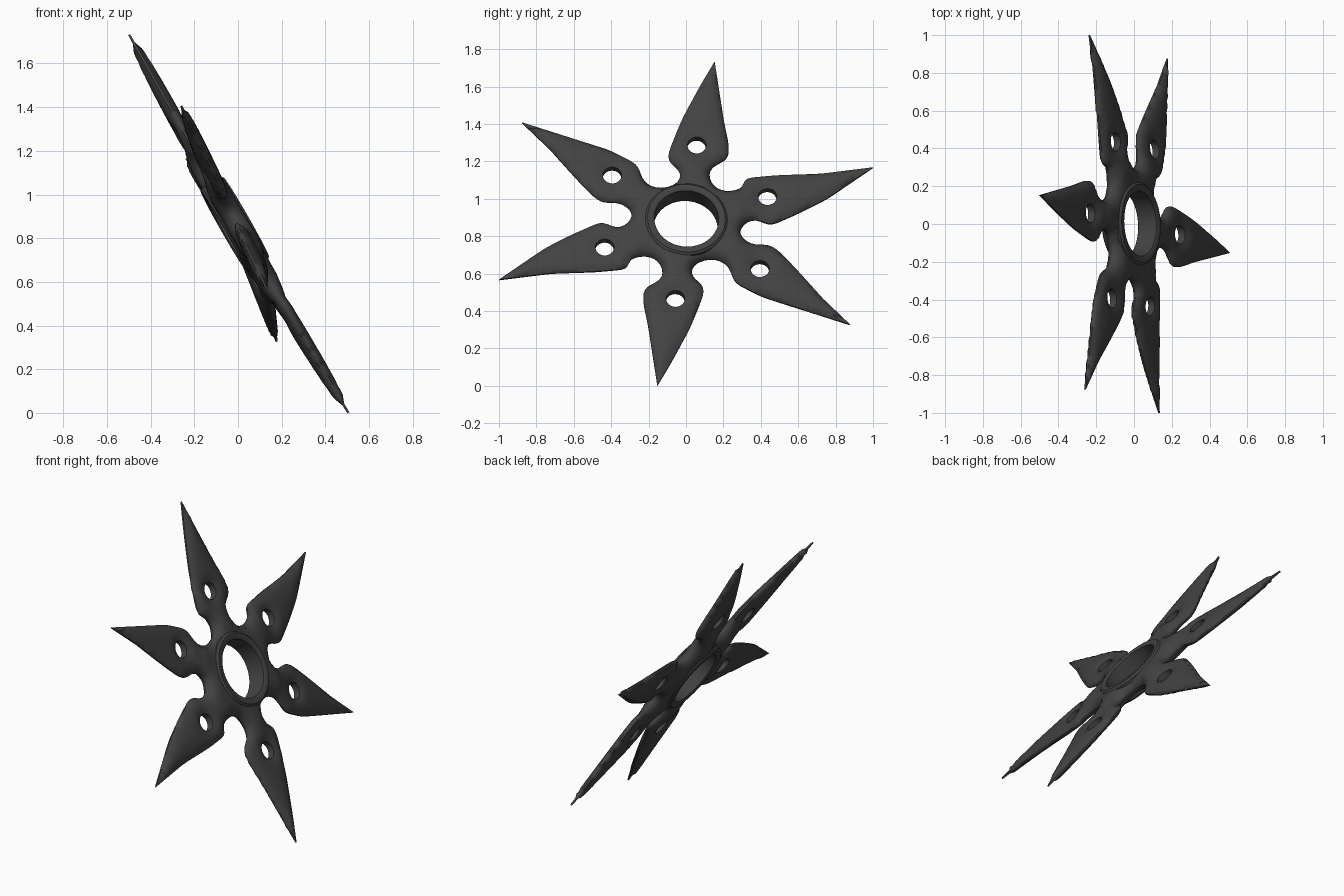
import bpy, bmesh, math
from mathutils import Vector, Matrix
from mathutils.geometry import delaunay_2d_cdt, intersect_point_line

if "Cube" in bpy.data.objects:
    bpy.data.objects.remove(bpy.data.objects["Cube"])

# Tilted star plane
NORMAL = Vector((1, 0.05, 0.572)).normalized()
CENTRE = Vector((-0.015, 0, 0.866))

steel = bpy.data.materials.new("dark steel")
steel.diffuse_color = (0.055, 0.055, 0.055, 1)
steel.use_nodes = True
steel.node_tree.nodes["Principled BSDF"].inputs["Base Color"].default_value = steel.diffuse_color

# Half outline seen from the right (y, z from centre); other half is turned 180 degrees
HALF = [(.28, -.06), (.29, -.015), (.35, .03), (.40, .02), (.44, -.015), (.61, .06), (.75, .13),
        (1, .3), (.72, .265), (.48, .257), (.30, .24), (.315, .19), (.27, .177), (.21, .168),
        (.15, .19), (.12, .235), (.12, .29), (.17, .322), (.23, .345), (.23, .42), (.205, .53),
        (.153, .866), (.075, .735), (-.02, .56), (-.07, .44), (-.105, .345), (-.085, .32),
        (-.03, .29), (-.027, .235), (-.07, .198), (-.14, .185), (-.20, .20), (-.24, .235),
        (-.25, .31), (-.405, .39), (-.877, .54), (-.73, .40), (-.595, .25), (-.50, .15),
        (-.44, .105), (-.39, .12), (-.33, .105)]
HOLES = [(.435, .135), (.057, .41), (-.395, .25)]
# Tip position and how far each tip bends along x
TIPS = [((1, .3), 0), ((.15, .866), .022), ((-.877, .54), .018),
        ((-1, -.3), -.065), ((-.15, -.866), .02), ((.877, -.54), -.065)]
HOLES = [Vector(h) for h in HOLES] + [-Vector(h) for h in HOLES]


def make_outline():
    corners = [Vector(p) for p in HALF] + [-Vector(p) for p in HALF]
    pts = []
    for a, b in zip(corners, corners[1:] + corners[:1]):
        n = max(1, round((b - a).length / 0.022))
        pts += [(a.lerp(b, i / n), i == 0 and a.length > 0.8) for i in range(n)]
    for _ in range(4):
        k = len(pts)
        pts = [(p if tip else p * 0.5 + (pts[i - 1][0] + pts[(i + 1) % k][0]) * 0.25, tip)
               for i, (p, tip) in enumerate(pts)]
    return [p for p, _ in pts]


def circle(c, r, n):
    return [Vector((c[0] + r * math.cos(2 * math.pi * i / n),
                    c[1] + 0.88 * r * math.sin(2 * math.pi * i / n))) for i in range(n)]


def elliptic(p, c):
    return math.hypot(p[0] - c[0], (p[1] - c[1]) / 0.88)


outline = make_outline()
segments = list(zip(outline, outline[1:] + outline[:1]))


def edge_distance(p):
    best = 9
    for a, b in segments:
        q, t = intersect_point_line(p, a, b)
        q = a.lerp(b, min(1, max(0, t)))
        best = min(best, (p - q.to_2d()).length)
    return best


HOLE_R, HUB_R = 0.05, 0.19


def half_thickness(p):
    d = edge_distance(p)
    r = elliptic(p, (0, 0))
    k = min(1, max(0, (r - 0.3) / 0.12))
    top, width = 0.046 - 0.012 * k, 0.08 + 0.04 * k
    f = min(1, d / width)
    h = 0.005 + top * math.sqrt(1 - (1 - f) ** 2) * (1 - k * 0.15)
    e = min(elliptic(p, c) for c in HOLES) - HOLE_R
    return h * min(1, 0.6 + 0.4 * max(0, e) / 0.04)


def place(p, h):
    y, z = p
    tip, bend = max(TIPS, key=lambda t: Vector(t[0]).normalized().dot(p))
    x = -0.05 * y - 0.572 * z + bend * max(0, (p.length - 0.3) / 0.65)
    return CENTRE + Vector((x, y, z)) + NORMAL * h


def finish(bm, name, angle):
    bmesh.ops.recalc_face_normals(bm, faces=bm.faces)
    mesh = bpy.data.meshes.new(name)
    bm.to_mesh(mesh)
    bm.free()
    mesh.materials.append(steel)
    obj = bpy.data.objects.new(name, mesh)
    bpy.context.collection.objects.link(obj)
    bpy.ops.object.select_all(action='DESELECT')
    obj.select_set(True)
    bpy.context.view_layer.objects.active = obj
    bpy.ops.object.shade_smooth_by_angle(angle=math.radians(angle))
    return obj


# Six-bladed body: triangulated outline, thickened towards the middle
points = list(outline)
edges = [(i, (i + 1) % len(outline)) for i in range(len(outline))]
for c, r, n in [(h, HOLE_R, 24) for h in HOLES] + [((0, 0), HUB_R, 48)]:
    s = len(points)
    points += circle(c, r, n)
    edges += [(s + i, s + (i + 1) % n) for i in range(n)]
STEP = 0.024
for i in range(-42, 43):
    for j in range(-42, 43):
        p = Vector(((i + 0.5 * (j % 2)) * STEP, j * STEP * 0.87))
        if elliptic(p, (0, 0)) < HUB_R + 0.012 or min(elliptic(p, c) for c in HOLES) < HOLE_R + 0.01:
            continue
        if edge_distance(p) > 0.01:
            points.append(p)
verts, _, tris, *_ = delaunay_2d_cdt(points, edges, [], 1, 1e-5)


def is_solid(t):
    m = (verts[t[0]] + verts[t[1]] + verts[t[2]]) / 3
    return elliptic(m, (0, 0)) > HUB_R * 0.995 and min(elliptic(m, c) for c in HOLES) > HOLE_R * 0.985


tris = [t for t in tris if is_solid(t)]
used = sorted({i for t in tris for i in t})
bm = bmesh.new()
front, back = {}, {}
for i in used:
    h = half_thickness(verts[i])
    front[i] = bm.verts.new(place(verts[i], h))
    back[i] = bm.verts.new(place(verts[i], -h))
for t in tris:
    bm.faces.new([front[i] for i in t])
    bm.faces.new([back[i] for i in reversed(t)])
sides = {(t[k], t[(k + 1) % 3]) for t in tris for k in range(3)}
for a, b in sides:
    if (b, a) not in sides:
        bm.faces.new([front[b], front[a], back[a], back[b]])
finish(bm, "bladed_star", 50)

# Raised ring around the central hole
profile = [(.172, -.055), (.18, -.061), (.208, -.061), (.22, -.05),
           (.22, .05), (.208, .061), (.18, .061), (.172, .055)]
bm = bmesh.new()
turn = NORMAL.to_track_quat('Z', 'Y').to_matrix().to_4x4()
N = 64
rows = []
for i in range(N):
    a = 2 * math.pi * i / N
    rows.append([bm.verts.new((r * math.cos(a), r * math.sin(a), h)) for r, h in profile])
for i in range(N):
    for k in range(len(profile)):
        m = (k + 1) % len(profile)
        n = (i + 1) % N
        bm.faces.new([rows[i][k], rows[n][k], rows[n][m], rows[i][m]])
bmesh.ops.transform(bm, matrix=Matrix.Translation(CENTRE) @ turn, verts=bm.verts)
finish(bm, "centre_ring", 40)
